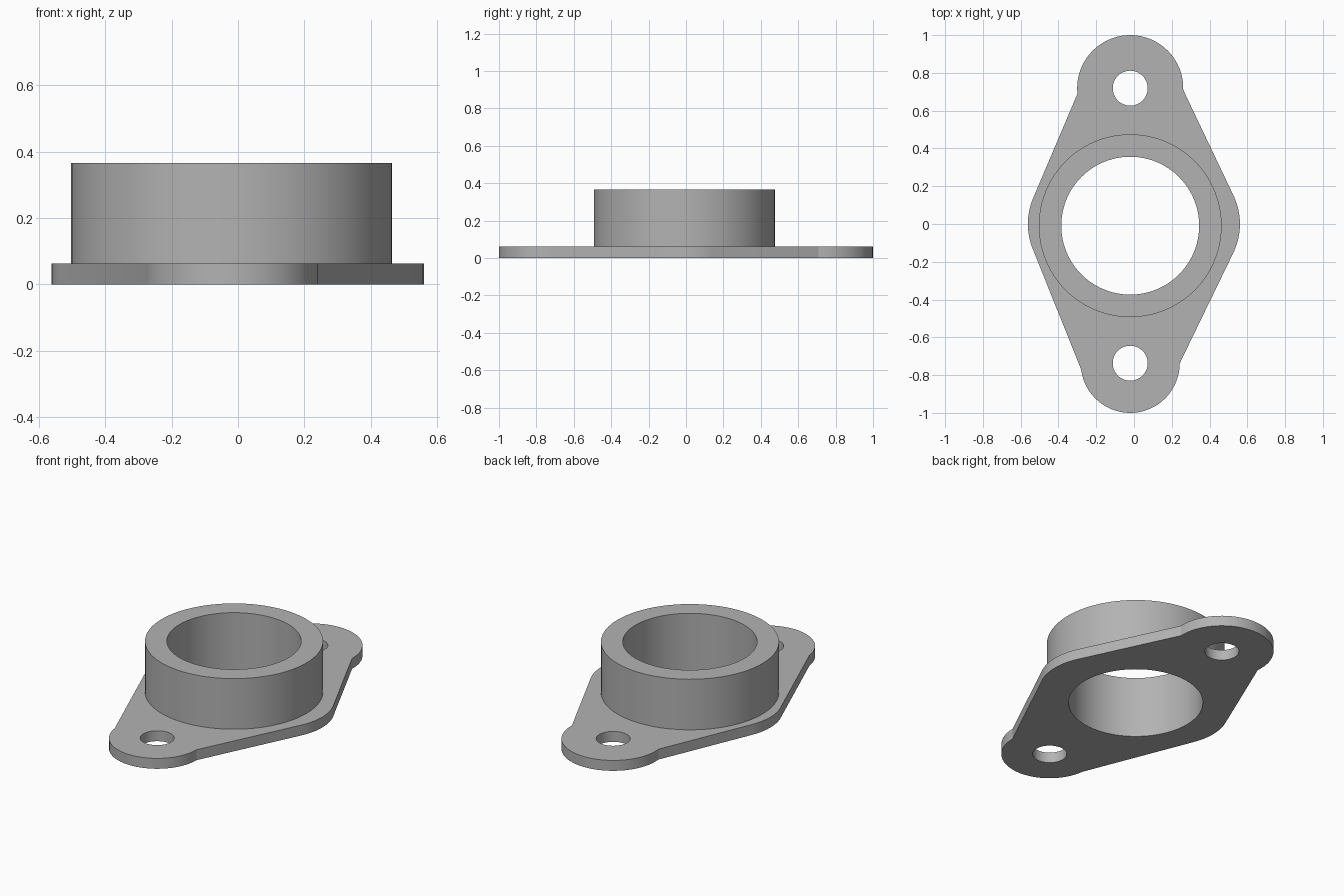
import bpy, bmesh
from math import cos, sin, radians, pi

if "Cube" in bpy.data.objects:
    bpy.data.objects.remove(bpy.data.objects["Cube"], do_unlink=True)

CX, CY = -0.02, -0.009          # axis of the collar
PLATE, TOP = 0.0625, 0.366      # plate thickness, collar height
OUTER, BORE = 0.484, 0.365
SEG = 96

grey = bpy.data.materials.new("grey metal")
grey.use_nodes = True
grey.diffuse_color = (0.45, 0.45, 0.45, 1)
grey.node_tree.nodes["Principled BSDF"].inputs["Base Color"].default_value = grey.diffuse_color


def arc(x, y, r, start, end, n=32):
    angles = [radians(start + (end - start) * i / n) for i in range(n + 1)]
    return [(x + r * cos(a), y + r * sin(a)) for a in angles]


def circle(x, y, r, n=SEG):
    return arc(x, y, r, 0, 360, n)[:-1]


def finish(name, bm):
    bmesh.ops.remove_doubles(bm, verts=bm.verts, dist=1e-5)
    bmesh.ops.recalc_face_normals(bm, faces=bm.faces)
    mesh = bpy.data.meshes.new(name)
    bm.to_mesh(mesh)
    bm.free()
    mesh.materials.append(grey)
    obj = bpy.data.objects.new(name, mesh)
    bpy.context.collection.objects.link(obj)
    bpy.ops.object.select_all(action='DESELECT')
    obj.select_set(True)
    bpy.context.view_layer.objects.active = obj
    bpy.ops.object.shade_smooth_by_angle(angle=radians(20))
    return obj


# Flange plate: two unequal lobes joined by straight sides and rounded flanks
REAR, FRONT = (CX, 0.719, 0.281), (CX, -0.738, 0.262)
outline = (arc(*REAR, -2, 186) + arc(-0.212, 0, 0.35, 156, 203, 12)
           + arc(*FRONT, 187, 360) + arc(0.211, 0, 0.35, -25, 25, 12))
bolt_holes = [circle(x, y, 0.0925, 48) for x, y in ((CX, 0.719), (CX, -0.737))]

bm = bmesh.new()
edges = []
for loop in [outline, circle(CX, CY, BORE)] + bolt_holes:
    vs = [bm.verts.new((x, y, 0)) for x, y in loop]
    edges += [bm.edges.new((a, b)) for a, b in zip(vs, vs[1:] + vs[:1])]
bmesh.ops.triangle_fill(bm, edges=edges, use_beauty=True, use_dissolve=False, normal=(0, 0, 1))
raised = bmesh.ops.extrude_face_region(bm, geom=bm.faces[:], use_keep_orig=True)["geom"]
bmesh.ops.translate(bm, vec=(0, 0, PLATE),
                    verts=[v for v in raised if isinstance(v, bmesh.types.BMVert)])
finish("flange_plate", bm)

# Collar: outer wall, flat rim and bore, open where it meets the plate
bm = bmesh.new()
profile = [(OUTER, PLATE), (OUTER, TOP), (BORE, TOP), (BORE, PLATE)]
rings = [[bm.verts.new((x, y, z)) for x, y in circle(CX, CY, r)] for r, z in profile]
for a, b in zip(rings, rings[1:]):
    for i in range(SEG):
        j = (i + 1) % SEG
        bm.faces.new((a[i], a[j], b[j], b[i]))
finish("collar", bm)
